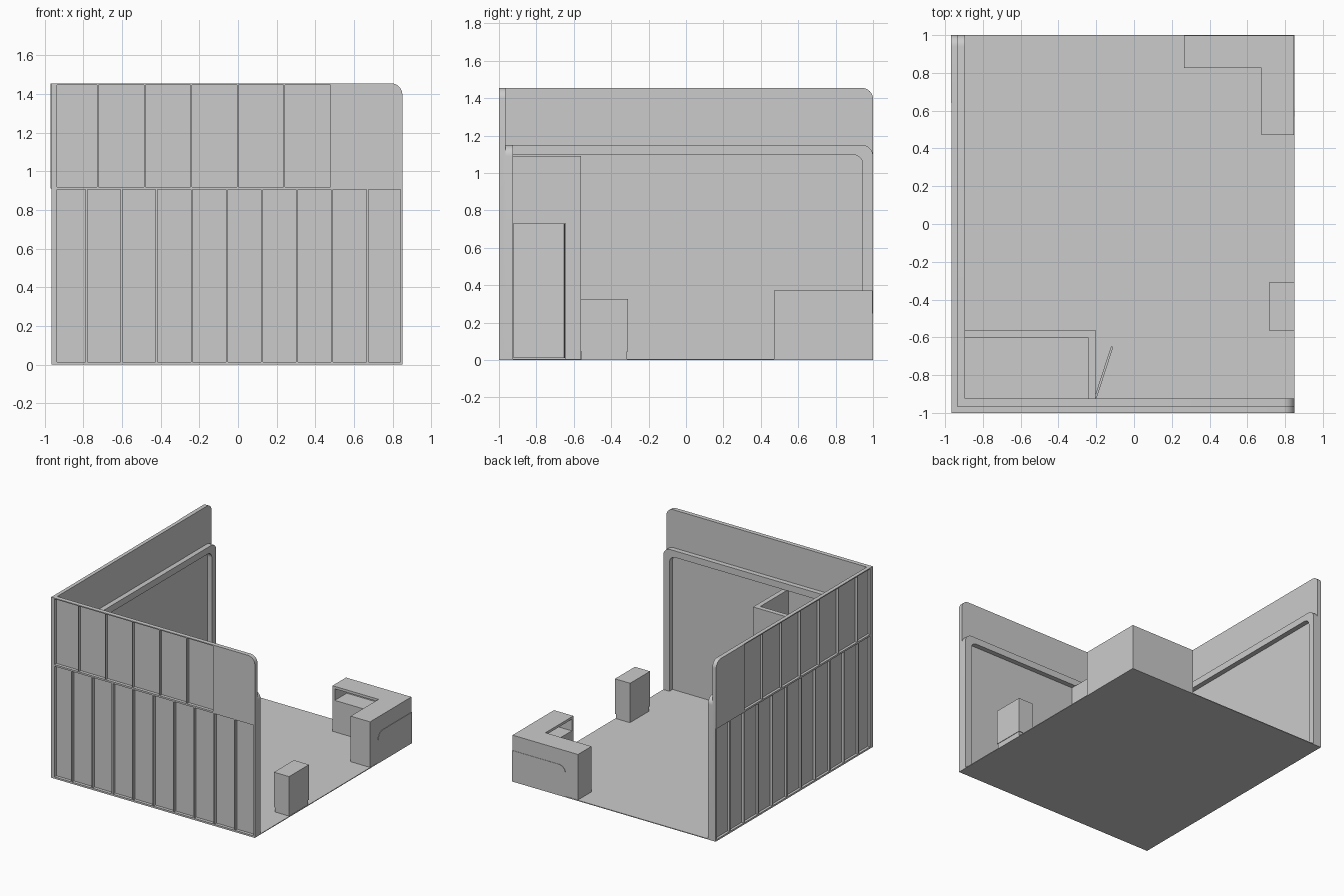
import bpy, bmesh, math
from mathutils import Vector

if "Cube" in bpy.data.objects:
    bpy.data.objects.remove(bpy.data.objects["Cube"])


def finish(name, bm, smooth=False):
    bmesh.ops.recalc_face_normals(bm, faces=bm.faces[:])
    me = bpy.data.meshes.new(name)
    bm.to_mesh(me)
    bm.free()
    ob = bpy.data.objects.new(name, me)
    bpy.context.scene.collection.objects.link(ob)
    if smooth:
        bpy.ops.object.select_all(action='DESELECT')
        ob.select_set(True)
        bpy.context.view_layer.objects.active = ob
        bpy.ops.object.shade_smooth_by_angle(angle=math.radians(30))
    return ob


def boxes(name, items):
    """One object from boxes given as (x0, x1, y0, y1, z0, z1)."""
    bm = bmesh.new()
    for x0, x1, y0, y1, z0, z1 in items:
        vs = bmesh.ops.create_cube(bm, size=1)['verts']
        for v in vs:
            v.co = Vector((x0 if v.co.x < 0 else x1,
                           y0 if v.co.y < 0 else y1,
                           z0 if v.co.z < 0 else z1))
    return finish(name, bm)


def rounded(pts, seg=8):
    """Outline from (u, z, radius) corners, rounding those with a radius."""
    out = []
    for i, (u, z, r) in enumerate(pts):
        p = Vector((u, z))
        if r == 0:
            out.append(p)
            continue
        a = (Vector(pts[i - 1][:2]) - p).normalized() * r
        b = (Vector(pts[(i + 1) % len(pts)][:2]) - p).normalized() * r
        for k in range(seg + 1):
            t = k / seg * math.pi / 2
            out.append(p + a * (1 - math.sin(t)) + b * (1 - math.cos(t)))
    return out


def prism(name, pts, place, d0, d1):
    """Extrude a rounded outline from depth d0 to d1."""
    bm = bmesh.new()
    outline = rounded(pts)
    a = [bm.verts.new(place(p.x, p.y, d0)) for p in outline]
    b = [bm.verts.new(place(p.x, p.y, d1)) for p in outline]
    bm.faces.new(a)
    bm.faces.new(b[::-1])
    n = len(a)
    for i in range(n):
        bm.faces.new((a[i], b[i], b[(i + 1) % n], a[(i + 1) % n]))
    return finish(name, bm, True)


H, MID, ARCH = 1.455, 0.912, 1.15


def wall(name, place, u0, u1, t, lower, upper, flush, proud):
    # thin skin, with battens on the outside
    prism(name + "_skin", [(u0, 0, 0), (u1, 0, 0), (u1, H, .06), (u0, H, 0)],
          place, t - .01, t)

    def bar(a, b, z0, z1):
        p, q = place(a, z0, 0), place(b, z1, t - .005)
        return (p[0], q[0], p[1], q[1], z0, z1)

    w = .005
    bars = [bar(min(max(u - w, u0), u1 - 2 * w), min(max(u + w, u0 + 2 * w), u1), 0, MID)
            for u in lower]
    bars += [bar(max(u - .004, u0), max(u + .004, u0 + .008), MID, H) for u in upper]
    bars += [bar(u0, u1, z - .007, z + .007) for z in (.007, MID)]
    bars.append(bar(u0, flush, H - .008, H))
    boxes(name + "_battens", bars)
    # flush panel at the free upper end
    prism(name + "_end_panel", [(flush, MID, 0), (u1, MID, 0), (u1, H, .06), (flush, H, 0)],
          place, -proud, t - .002)
    # raised border on the inside, framing a recessed graphic panel
    prism(name + "_border", [(u0 + .03, ARCH, 0), (u1, ARCH, .06), (u1, 0, 0),
                             (u1 - .055, 0, 0), (u1 - .055, 1.097, .05), (u0 + .03, 1.097, 0)],
          place, t - .002, t + .04)


# floor
boxes("floor", [(-.965, .85, -1, 1, 0, .006)])

# two walls meeting at the front left corner
wall("front_wall", lambda u, z, d: (u, -1 + d, z), -.965, .85, .035,
     [-.965 + .1815 * i for i in range(11)],
     [-.965 + .241 * i for i in range(7)], .481, 0)
wall("left_wall", lambda u, z, d: (-.965 + d, u, z), -1, 1, .03,
     [-1 + 2 / 11 * i for i in range(12)],
     [-1] + [.64 - .241 * i for i in range(7)], .64, .004)

# storage room with a doorway
RT = 1.092
boxes("storage_room", [(-.93, -.205, -.6, -.562, 0, RT),
                       (-.243, -.205, -.645, -.6, 0, RT),
                       (-.243, -.205, -.96, -.645, .73, RT)])
door = boxes("door", [(-.012, 0, 0, .285, .01, .73)])
door.location = (-.198, -.922, 0)
door.rotation_euler.z = -math.radians(18)

# L-shaped reception counter, hollow below the top on the staff side
X0, X1, Y0, Y1, CT = .265, .848, .47, .997, .373
XI, YI, T = .675, .825, .02
boxes("counter_body", [(X0, X1, Y1 - T, Y1, 0, CT - T),
                       (X1 - T, X1, Y0, Y1 - T, 0, CT - T),
                       (X0, X0 + T, YI, Y1 - T, 0, CT - T),
                       (XI, X1 - T, Y0, Y0 + T, 0, CT - T)])
boxes("counter_cupboards", [(X0 + T, XI, YI, Y1 - T, 0, .26),
                            (XI, X1 - T, Y0 + T, Y1 - T, 0, .26)])
prism("counter_top", [(X0, YI, 0), (XI, YI, 0), (XI, Y0, 0), (X1, Y0, 0),
                      (X1, Y1, 0), (X0, Y1, 0)],
      lambda u, v, d: (u, v, d), CT - T, CT)

# raised panels on the counter's outer faces
prism("counter_panel_back", [(X1 + .003, 0, 0), (X1 + .003, .25, 0), (.375, .25, .06), (.375, 0, 0)],
      lambda u, z, d: (u, d, z), Y1 - .002, 1)
prism("counter_panel_side", [(1, 0, 0), (1, .25, 0), (.57, .25, .06), (.57, 0, 0)],
      lambda u, z, d: (d, u, z), X1 - .002, X1 + .003)

# display podium
boxes("podium_plinth", [(.72, .846, -.558, -.315, 0, .045)])
boxes("podium_body", [(.715, .85, -.563, -.31, .045, .327)])
